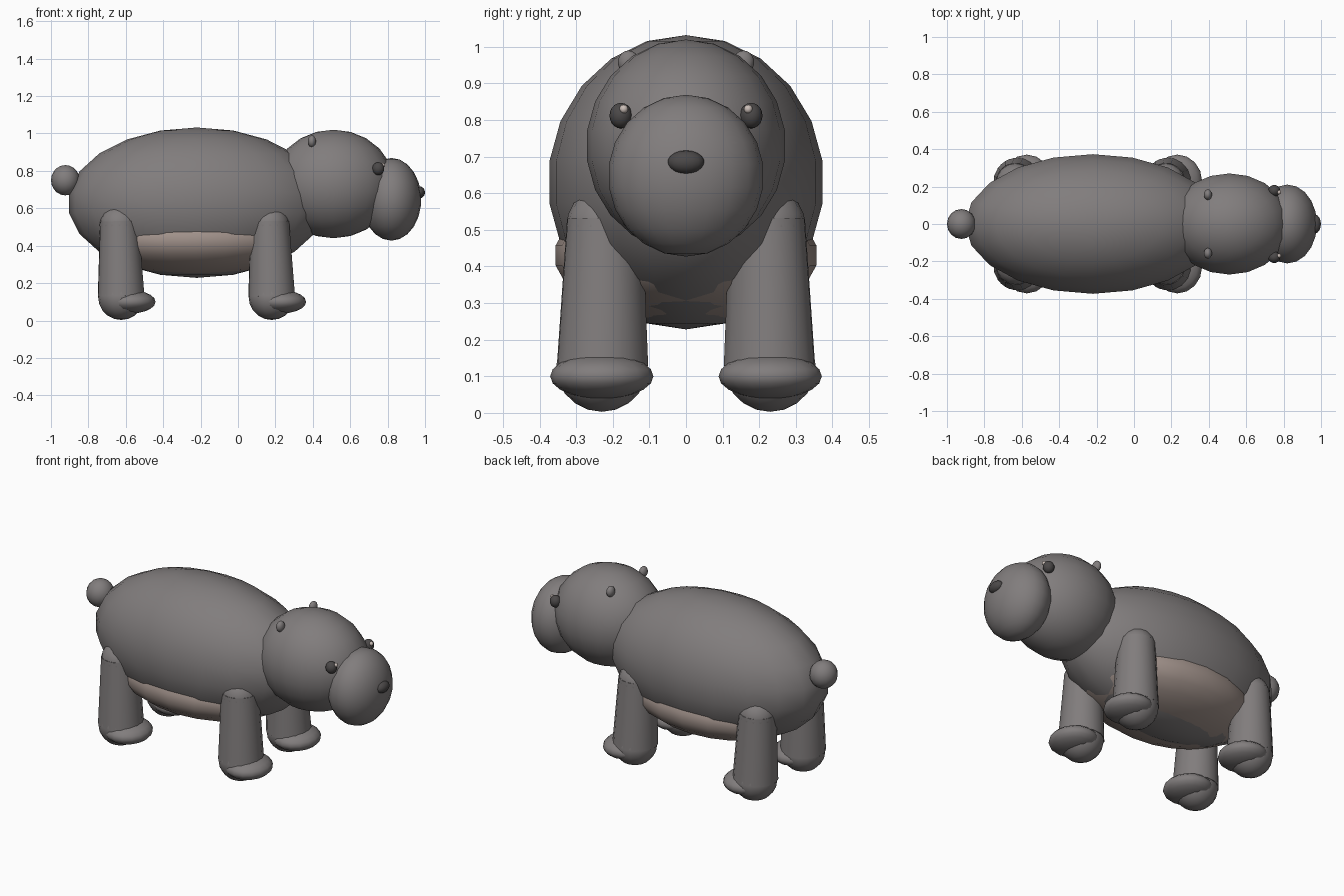
import bpy
from mathutils import Vector

cube = bpy.data.objects.get("Cube")
if cube:
    bpy.data.objects.remove(cube, do_unlink=True)


def material(name, colour):
    mat = bpy.data.materials.new(name)
    mat.use_nodes = True
    mat.diffuse_color = (*colour, 1)
    mat.node_tree.nodes["Principled BSDF"].inputs["Base Color"].default_value = (*colour, 1)
    return mat


HIDE = material("grey hide", (0.22, 0.205, 0.205))
BELLY = material("warm belly", (0.36, 0.29, 0.26))
DARK = material("dark grey", (0.07, 0.065, 0.065))
GLINT = material("eye glint", (0.6, 0.52, 0.48))


def finish(name, mat):
    obj = bpy.context.object
    obj.name = name
    obj.data.materials.append(mat)
    bpy.ops.object.shade_smooth_by_angle(angle=1.0)
    return obj


def ellipsoid(name, centre, radii, mat, segments=20, rings=11):
    bpy.ops.mesh.primitive_uv_sphere_add(segments=segments, ring_count=rings, radius=1, location=centre)
    bpy.context.object.scale = radii
    bpy.ops.object.transform_apply(location=False, rotation=False, scale=True)
    return finish(name, mat)


def tapered_limb(name, bottom, top, r_bottom, r_top, mat):
    bottom, top = Vector(bottom), Vector(top)
    axis = top - bottom
    bpy.ops.mesh.primitive_cone_add(vertices=16, radius1=r_bottom, radius2=r_top,
                                    depth=axis.length, location=(bottom + top) / 2)
    bpy.context.object.rotation_euler = axis.to_track_quat('Z', 'Y').to_euler()
    return finish(name, mat)


# Trunk, head and tail, with the head towards +x
ellipsoid("body", (-0.22, 0, 0.63), (0.69, 0.377, 0.402), HIDE)
ellipsoid("belly", (-0.22, 0, 0.43), (0.53, 0.36, 0.19), BELLY)
ellipsoid("head", (0.51, 0, 0.73), (0.325, 0.273, 0.29), HIDE)
ellipsoid("muzzle", (0.82, 0, 0.648), (0.16, 0.213, 0.221), HIDE)
ellipsoid("nose", (0.97, 0, 0.685), (0.03, 0.05, 0.032), DARK, 16, 9)
ellipsoid("tail", (-0.923, 0, 0.75), (0.077, 0.08, 0.081), HIDE, 16, 10)

for side, y in (("right", -1), ("left", 1)):
    # Face details
    ellipsoid(f"{side}_eye", (0.75, y * 0.178, 0.812), (0.032, 0.031, 0.035), DARK, 16, 10)
    ellipsoid(f"{side}_eye_glint", (0.775, y * 0.17, 0.83), (0.012, 0.012, 0.012), GLINT, 10, 6)
    ellipsoid(f"{side}_ear", (0.395, y * 0.157, 0.958), (0.022, 0.029, 0.032), HIDE, 14, 9)

    # Legs with rounded shoulder, ankle and forward foot
    for end, x in (("front", 0.18), ("rear", -0.625)):
        name = f"{end}_{side}"
        ellipsoid(f"{name}_shoulder", (x - 0.01, y * 0.22, 0.51), (0.105, 0.107, 0.107), HIDE, 16, 10)
        tapered_limb(f"{name}_leg", (x, y * 0.228, 0.13), (x - 0.01, y * 0.222, 0.53), 0.126, 0.104, HIDE)
        ellipsoid(f"{name}_ankle", (x, y * 0.23, 0.125), (0.123, 0.125, 0.122), HIDE, 16, 10)
        ellipsoid(f"{name}_foot", (x + 0.052, y * 0.23, 0.1), (0.132, 0.141, 0.062), HIDE, 16, 10)
